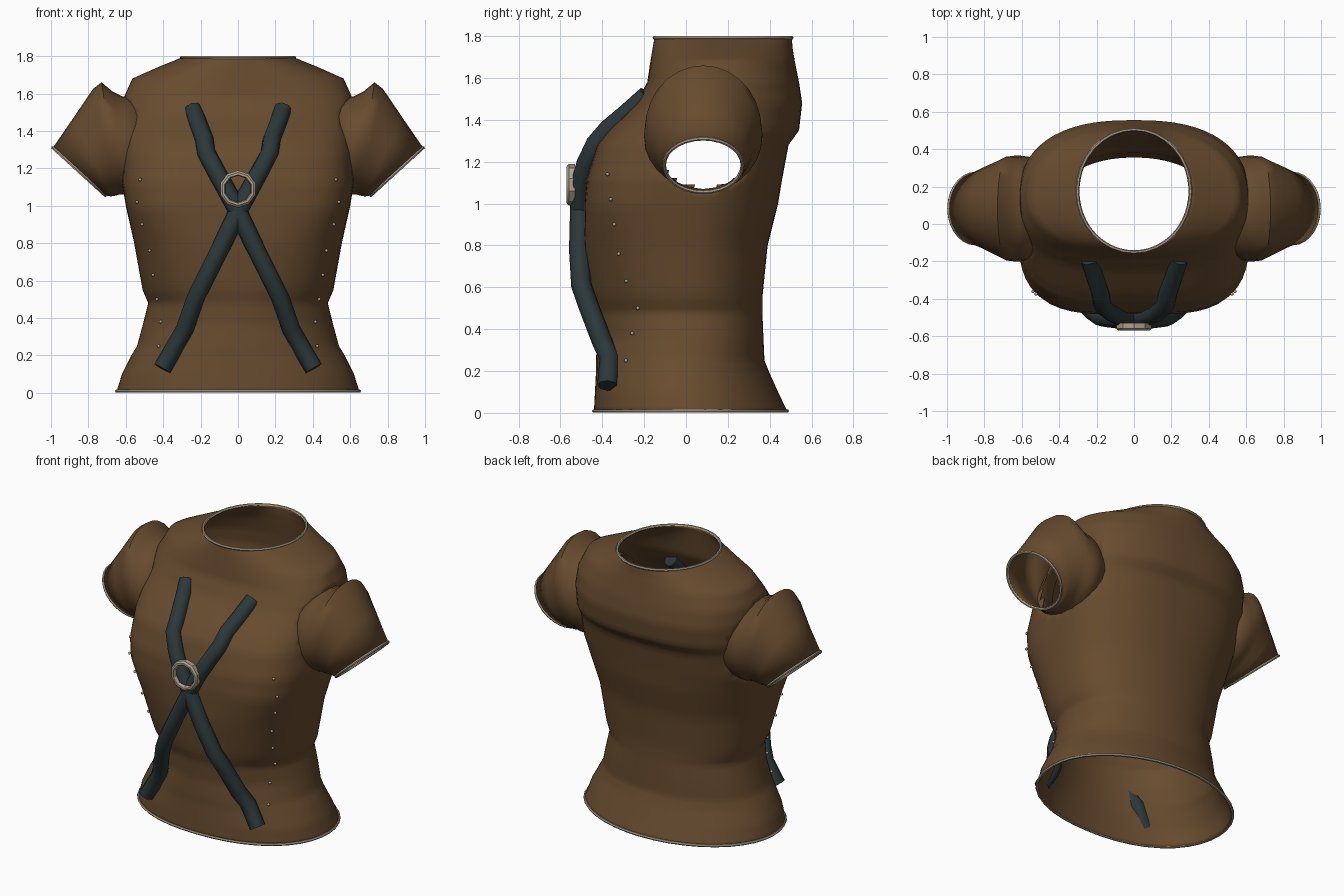
import bpy, bmesh, math
from mathutils import Vector

if "Cube" in bpy.data.objects:
    bpy.data.objects.remove(bpy.data.objects["Cube"])


def material(name, rgb):
    m = bpy.data.materials.new(name)
    m.diffuse_color = (*rgb, 1)
    m.use_nodes = True
    m.node_tree.nodes["Principled BSDF"].inputs["Base Color"].default_value = m.diffuse_color
    return m


LEATHER = material("brown_leather", (0.135, 0.070, 0.028))
STRAP = material("dark_slate", (0.025, 0.039, 0.042))
METAL = material("pale_beige", (0.42, 0.35, 0.26))


def finish(bm, name, mat, thickness=0.0, angle=60):
    bmesh.ops.recalc_face_normals(bm, faces=bm.faces)
    me = bpy.data.meshes.new(name)
    bm.to_mesh(me)
    bm.free()
    ob = bpy.data.objects.new(name, me)
    bpy.context.collection.objects.link(ob)
    me.materials.append(mat)
    bpy.context.view_layer.objects.active = ob
    ob.select_set(True)
    bpy.ops.object.shade_smooth_by_angle(angle=math.radians(angle))
    ob.select_set(False)
    if thickness:
        mod = ob.modifiers.new("thickness", "SOLIDIFY")
        mod.thickness = thickness
        mod.offset = -1
    return ob


def loft(rings):
    bm = bmesh.new()
    rows = [[bm.verts.new(p) for p in r] for r in rings]
    n = len(rows[0])
    for a, b in zip(rows, rows[1:]):
        for i in range(n):
            j = (i + 1) % n
            bm.faces.new((a[i], a[j], b[j], b[i]))
    return bm


def tube(name, pts, radius, mat, closed=False, sides=8):
    """Sweep a round section along a path."""
    pts = [Vector(p) for p in pts]
    n = len(pts)
    centre = sum(pts, Vector()) / n
    rings = []
    for i, p in enumerate(pts):
        if closed:
            t = pts[(i + 1) % n] - pts[i - 1]
            ref = p - centre
        else:
            t = pts[min(i + 1, n - 1)] - pts[max(i - 1, 0)]
            ref = Vector((1, 0, 0.2))
        t.normalize()
        u = (ref - t * ref.dot(t)).normalized()
        v = t.cross(u)
        rings.append([p + radius * (u * math.cos(a) + v * math.sin(a))
                      for a in (2 * math.pi * k / sides for k in range(sides))])
    if closed:
        rings.append(rings[0])
    bm = loft(rings)
    if closed:
        bmesh.ops.remove_doubles(bm, verts=bm.verts, dist=1e-5)
    else:
        bmesh.ops.holes_fill(bm, edges=bm.edges, sides=sides)
    return finish(bm, name, mat, angle=50)


# Torso sections: height, half width, front y, back y, y of the widest point,
# squareness of the front half, squareness of the back half
SECTIONS = [
    (0.005, 0.65, -0.44, 0.485, 0.02, 2.2, 2.0),
    (0.10, 0.62, -0.435, 0.44, 0.01, 2.2, 2.0),
    (0.20, 0.57, -0.43, 0.395, 0.0, 2.1, 2.0),
    (0.25, 0.54, -0.43, 0.375, 0.0, 2.1, 2.1),
    (0.36, 0.51, -0.425, 0.37, 0.0, 2.0, 2.2),
    (0.48, 0.48, -0.435, 0.365, 0.0, 2.1, 2.2),
    (0.55, 0.51, -0.455, 0.365, 0.0, 2.2, 2.2),
    (0.80, 0.555, -0.485, 0.39, 0.0, 2.7, 2.2),
    (1.00, 0.60, -0.485, 0.44, 0.02, 3.6, 2.3),
    (1.12, 0.62, -0.475, 0.46, 0.05, 3.6, 2.4),
    (1.28, 0.62, -0.425, 0.49, 0.08, 3.4, 2.5),
    (1.35, 0.62, -0.37, 0.54, 0.09, 3.2, 2.5),
    (1.48, 0.62, -0.24, 0.555, 0.11, 2.9, 2.5),
    (1.58, 0.61, -0.185, 0.54, 0.12, 2.5, 2.4),
    (1.68, 0.565, -0.17, 0.52, 0.14, 2.0, 2.1),
    (1.74, 0.43, -0.16, 0.51, 0.16, 2.0, 2.0),
    (1.795, 0.295, -0.15, 0.505, 0.175, 2.0, 2.0)]


def section(z):
    for a, b in zip(SECTIONS, SECTIONS[1:]):
        if z <= b[0]:
            t = (z - a[0]) / (b[0] - a[0])
            return [p + (q - p) * t for p, q in zip(a, b)]
    return SECTIONS[-1]


def torso_point(z, ang):
    _, hw, front, back, cy, pf, pb = section(z)
    c, s = math.cos(ang), math.sin(ang)
    depth, power = (cy - front, pf) if s < 0 else (back - cy, pb)
    # Radial superellipse keeps the points evenly spread
    r = (abs(c) ** power + abs(s) ** power) ** (-1 / power)
    return Vector((hw * r * c, cy + depth * r * s, z))


def torso_ring(z, n=72):
    return [torso_point(z, 2 * math.pi * i / n) for i in range(n)]


# Torso shell with open armholes
levels = []
for a, b in zip(SECTIONS, SECTIONS[1:]):
    levels += [a[0] + (b[0] - a[0]) * k / 4 for k in range(4)]
levels.append(SECTIONS[-1][0])
bm = loft([torso_ring(z) for z in levels])
holes = []
for f in bm.faces:
    c = f.calc_center_median()
    if abs(c.x) > 0.45 and ((c.y - 0.085) / 0.245) ** 2 + ((c.z - 1.32) / 0.255) ** 2 < 1:
        holes.append(f)
bmesh.ops.delete(bm, geom=holes, context="FACES")
finish(bm, "torso", LEATHER, 0.01)

tube("hem_trim", torso_ring(0.009, 40), 0.009, METAL, True, 6)
tube("collar_trim", torso_ring(1.792, 32), 0.009, METAL, True, 6)

# Sleeve sections: top x, top z, bottom x, bottom z, front y, back y
SLEEVE = [
    (0.47, 1.57, 0.51, 1.055, -0.18, 0.35), (0.62, 1.585, 0.59, 1.055, -0.20, 0.365),
    (0.67, 1.61, 0.61, 1.06, -0.20, 0.365),
    (0.73, 1.66, 0.635, 1.06, -0.195, 0.36), (0.775, 1.625, 0.65, 1.055, -0.18, 0.345),
    (0.88, 1.47, 0.68, 1.05, -0.14, 0.31), (0.99, 1.31, 0.71, 1.055, -0.105, 0.27)]


def sleeve_ring(s, side, n=28):
    tx, tz, bx, bz, y0, y1 = s
    pts = []
    for i in range(n):
        a = 2 * math.pi * i / n
        k = (1 + math.cos(a)) / 2
        pts.append(Vector((side * (bx + (tx - bx) * k),
                           (y0 + y1) / 2 + (y1 - y0) / 2 * math.sin(a),
                           bz + (tz - bz) * k)))
    return pts


# Each strap runs from one shoulder over the chest to the far hip
PATH = [(-0.24, -0.185, 1.515), (-0.21, -0.28, 1.43), (-0.18, -0.37, 1.355),
        (-0.17, -0.43, 1.285), (-0.12, -0.475, 1.19), (-0.07, -0.50, 1.10),
        (0.0, -0.505, 0.97), (0.09, -0.51, 0.78), (0.175, -0.50, 0.61),
        (0.225, -0.465, 0.51), (0.285, -0.40, 0.34), (0.33, -0.365, 0.26),
        (0.405, -0.375, 0.13)]
RIVETS = [(1.14, 0.52), (1.02, 0.535), (0.90, 0.51), (0.76, 0.47),
          (0.63, 0.45), (0.50, 0.43), (0.38, 0.41), (0.25, 0.42)]

for side, label in ((-1, "left"), (1, "right")):
    finish(loft([sleeve_ring(s, side) for s in SLEEVE]), label + "_sleeve", LEATHER, 0.01)
    tube(label + "_cuff_trim", sleeve_ring(SLEEVE[-1], side), 0.009, METAL, True, 6)
    tube(label + "_strap", [(x * side, y, z) for x, y, z in PATH], 0.049, STRAP)
    # Side seam rivets sitting on the shell
    bm = bmesh.new()
    for z, x in RIVETS:
        p = min((torso_point(z, -math.pi / 2 * k / 180) for k in range(181)),
                key=lambda q: abs(q.x - x))
        geo = bmesh.ops.create_icosphere(bm, subdivisions=1, radius=0.010)
        bmesh.ops.translate(bm, verts=geo["verts"],
                            vec=((p.x + 0.004) * side, p.y - 0.006, z))
    finish(bm, label + "_rivets", METAL)

# Faceted ring buckle where the straps meet
profile = [(0.088, -0.57), (0.099, -0.56), (0.099, -0.53), (0.07, -0.53),
           (0.07, -0.56), (0.076, -0.57), (0.088, -0.57)]
bm = loft([[Vector((r * math.cos(a), y, 1.09 + r * math.sin(a)))
            for a in (2 * math.pi * (i + 0.5) / 10 for i in range(10))] for r, y in profile])
bmesh.ops.remove_doubles(bm, verts=bm.verts, dist=1e-5)
finish(bm, "ring_buckle", METAL, angle=30)
